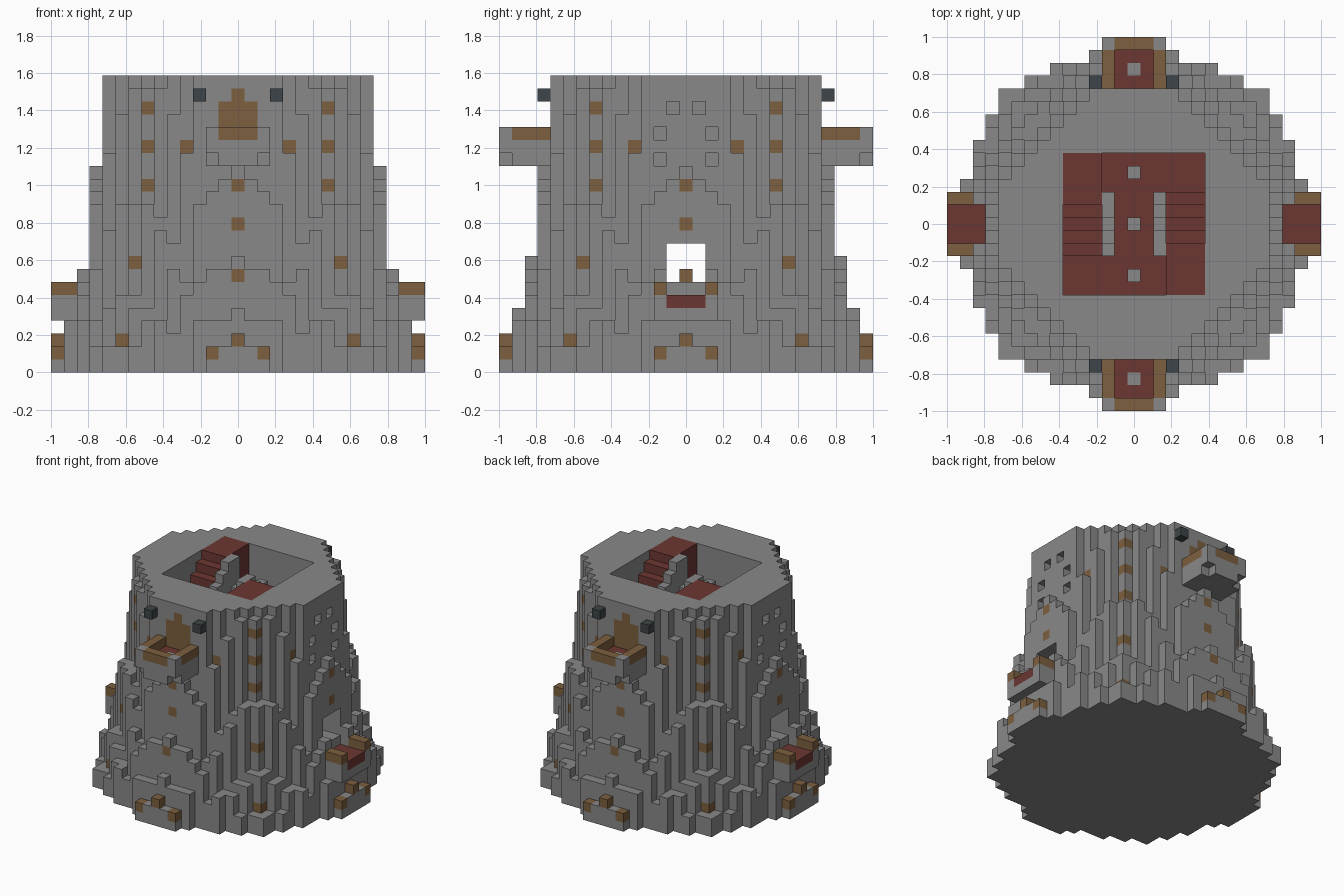
import bpy, bmesh, math

if "Cube" in bpy.data.objects:
    bpy.data.objects.remove(bpy.data.objects["Cube"], do_unlink=True)

UNIT = 2 / 29          # edge of one block
TOP = 23               # tower height in blocks
SIDES = (-1, 1)


def make_material(name, rgb):
    mat = bpy.data.materials.new(name)
    mat.use_nodes = True
    mat.diffuse_color = (*rgb, 1)
    mat.node_tree.nodes["Principled BSDF"].inputs["Base Color"].default_value = (*rgb, 1)
    return mat


MATERIALS = [make_material("stone grey", (0.25, 0.25, 0.25)),
             make_material("wood brown", (0.2, 0.115, 0.05)),
             make_material("carpet red", (0.15, 0.038, 0.032)),
             make_material("lantern dark", (0.048, 0.058, 0.065))]
STONE, WOOD, RED, DARK = range(4)


def fill(part, xs, ys, zs, mat):
    for x in xs:
        for y in ys:
            for z in zs:
                part[x, y, z] = mat


def span(low, high):
    return range(low, high + 1)


# Flared tower: height of each block column from its distance to the axis
FOOTPRINT = [14, 14, 14, 13, 12, 12, 12, 11, 11, 10, 10, 8, 6, 3, 2]
FLARE = [(10, 23), (11, 16), (12, 9), (13, 5), (14, 3), (15, -3)]


def column_height(a, b):
    if a > FOOTPRINT[b]:
        return 0
    if max(a, b) <= 10 and a + b <= 13:
        return TOP
    dist = math.hypot(a, b)
    height = TOP - 1
    for (r0, h0), (r1, h1) in zip(FLARE, FLARE[1:]):
        if r0 <= dist <= r1:
            height = h0 + (h1 - h0) * (dist - r0) / (r1 - r0)
    # staggered slits between the buttresses
    if (a + b) % 2 and min(a, b) > 3:
        height *= 0.7
    return min(TOP - 1, max(1, int(height + 0.01)))


wall = {}
for x in span(-14, 14):
    for y in span(-14, 14):
        fill(wall, [x], [y], range(column_height(abs(x), abs(y))), STONE)


def carve(xs, ys, zs):
    for x in xs:
        for y in ys:
            for z in zs:
                wall.pop((x, y, z), None)


# Courtyard and passage through the tower
carve(span(-5, 5), span(-5, 5), range(17, TOP))
carve(span(-14, 14), span(-1, 1), span(7, 9))
wall[0, 0, 7] = WOOD

# Small openings in the two side walls
for sx in SIDES:
    for sy in SIDES:
        for y, z in ((1, 20), (2, 18), (2, 16)):
            carve([sx * 10], [sy * y], [z])

# Wooden window blocks on the outermost stone, on all four sides
WINDOWS = [(7, 14), (7, 17), (7, 20), (4, 17), (0, 14), (0, 11), (0, 7),
           (8, 8), (9, 2), (0, 2), (2, 1)]
for across, z in WINDOWS:
    for s in SIDES:
        for t in SIDES:
            for swap in (False, True):
                for depth in range(14, -1, -1):
                    cell = (t * depth, s * across, z) if swap else (s * across, t * depth, z)
                    if cell in wall:
                        wall[cell] = WOOD
                        break

# Doors above the high balconies
for s in SIDES:
    fill(wall, span(-1, 1), [s * 10], span(18, 20), WOOD)
    wall[0, s * 10, 21] = WOOD

parts = {"tower_wall": wall}

# High balconies and lanterns, front and back
for s, name in zip(SIDES, ("front", "back")):
    balcony = {}
    fill(balcony, span(-1, 1), [s * y for y in span(11, 14)], [16], STONE)
    fill(balcony, span(-2, 2), [s * y for y in span(11, 13)], [16], STONE)
    fill(balcony, span(-2, 2), [s * y for y in span(11, 14)], [17], STONE)
    fill(balcony, span(-1, 1), [s * y for y in span(11, 13)], [17], RED)
    balcony[0, s * 12, 17] = STONE
    fill(balcony, (-2, 2), [s * y for y in span(11, 13)], [18], WOOD)
    fill(balcony, span(-1, 1), [s * 14], [18], WOOD)
    fill(balcony, (-2, 2), [s * 14], [18], STONE)
    parts[name + "_balcony"] = balcony
    parts[name + "_lanterns"] = {(x, s * 11, 21): DARK for x in (-3, 3)}

# Low balconies outside the passage
for s, name in zip(SIDES, ("right", "left")):
    xs = [s * x for x in span(12, 14)]
    carve(xs, span(-1, 1), span(5, 9))
    balcony = {}
    fill(balcony, xs, span(-2, 2), [4, 5], STONE)
    fill(balcony, xs, span(-1, 1), [5], RED)
    fill(balcony, xs[1:], (-2, 2), [6], WOOD)
    parts[name + "_balcony"] = balcony

# Courtyard floor with posts
floor = {}
fill(floor, span(-5, 5), span(-5, 5), [17], RED)
parts["courtyard_floor"] = floor
posts = {}
fill(posts, [0], [0], span(18, 20), STONE)
fill(posts, [0], (-4, 4), span(18, 19), STONE)
parts["courtyard_posts"] = posts

# Two opposite stairs up to the roof, each with a stone parapet
for s, name in zip(SIDES, ("right", "left")):
    stair, parapet = {}, {}
    xs = [-s * x for x in span(-5, -3)]
    for y in span(-2, 5):
        fill(stair, xs, [-s * y], span(18, min(20 + y, 22)), RED)
    for y in span(-2, 2):
        fill(parapet, [s * 2], [-s * y], span(18, min(21 + y, 22)), STONE)
    parts[name + "_stair"] = stair
    parts[name + "_parapet"] = parapet

# Turn block sets into meshes, keeping only the exposed faces
occupied = set().union(*parts.values())


def build(name, cells):
    bm = bmesh.new()
    corners = {}

    def vert(p):
        if p not in corners:
            x, y, z = p
            corners[p] = bm.verts.new(((x - 0.5) * UNIT, (y - 0.5) * UNIT, z * UNIT))
        return corners[p]

    for cell, mat in cells.items():
        for axis in range(3):
            u, v = (axis + 1) % 3, (axis + 2) % 3
            for side in SIDES:
                neighbour = list(cell)
                neighbour[axis] += side
                if tuple(neighbour) in occupied:
                    continue
                quad = []
                for du, dv in ((0, 0), (1, 0), (1, 1), (0, 1)):
                    p = list(cell)
                    p[axis] += side > 0
                    p[u] += du
                    p[v] += dv
                    quad.append(vert(tuple(p)))
                face = bm.faces.new(quad if side > 0 else quad[::-1])
                face.material_index = mat
    mesh = bpy.data.meshes.new(name)
    bm.to_mesh(mesh)
    bm.free()
    for mat in MATERIALS:
        mesh.materials.append(mat)
    bpy.context.collection.objects.link(bpy.data.objects.new(name, mesh))


for name, cells in parts.items():
    build(name, cells)
